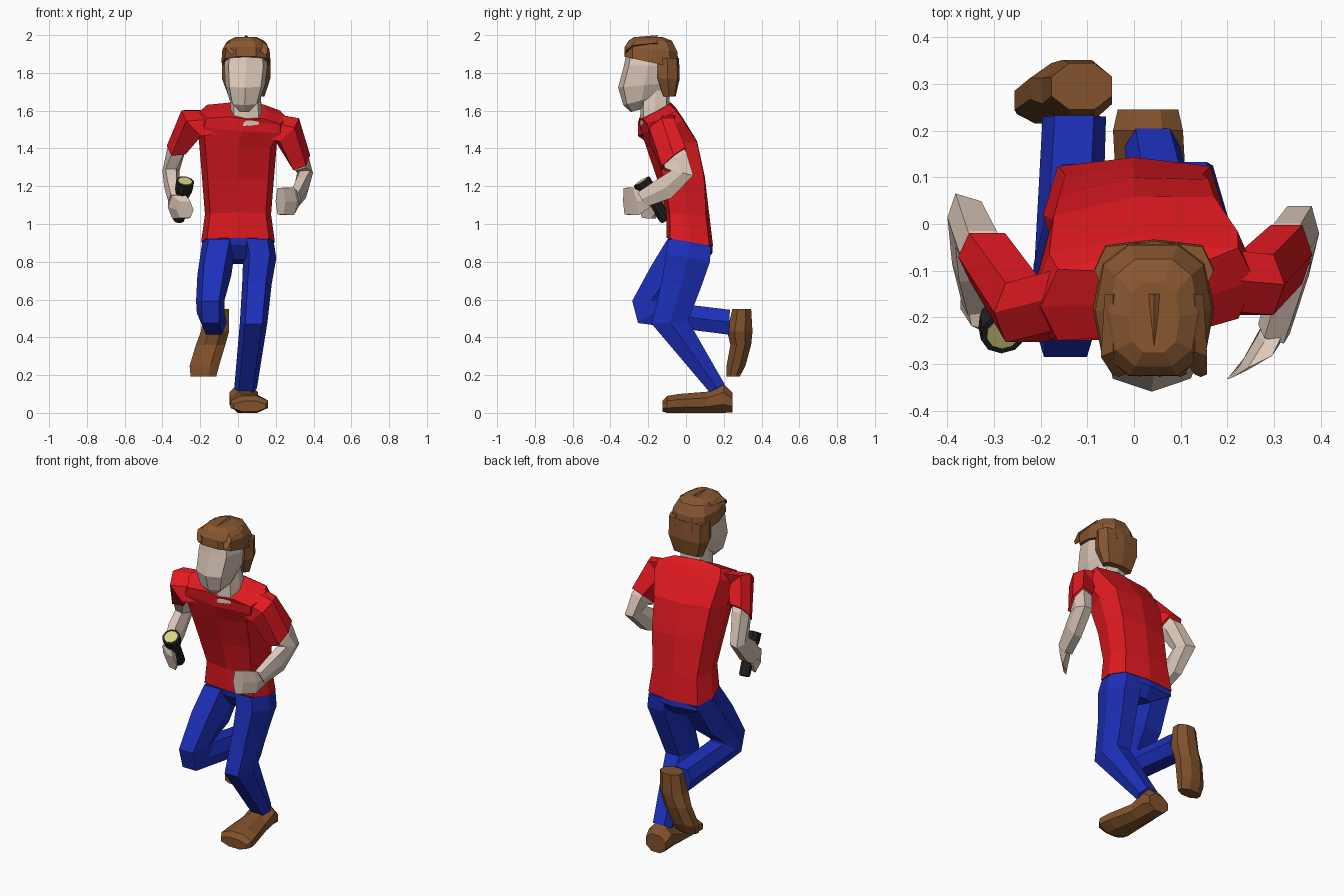
import bpy, bmesh
from math import sin, cos, pi, radians
from mathutils import Vector


def material(name, rgb):
    m = bpy.data.materials.new(name)
    m.diffuse_color = (*rgb, 1)
    return m


RED = material("red cloth", (0.75, 0.01, 0.015))
BLUE = material("blue cloth", (0.012, 0.03, 0.5))
SKIN = material("skin", (0.72, 0.58, 0.49))
BROWN = material("brown leather", (0.22, 0.085, 0.025))
HAIR = material("brown hair", (0.25, 0.095, 0.03))
BLACK = material("black casing", (0.015, 0.015, 0.015))
LENS = material("yellow lens", (0.7, 0.65, 0.22))


def skin_rings(name, rings, mat):
    """Join lists of points into a closed, flat-faced tube."""
    bm = bmesh.new()
    loops = [[bm.verts.new(p) for p in r] for r in rings]
    n = len(loops[0])
    for a, b in zip(loops, loops[1:]):
        for i in range(n):
            j = (i + 1) % n
            bm.faces.new((a[i], a[j], b[j], b[i]))
    bm.faces.new(loops[0])
    bm.faces.new(loops[-1])
    bmesh.ops.recalc_face_normals(bm, faces=bm.faces)
    me = bpy.data.meshes.new(name)
    bm.to_mesh(me)
    bm.free()
    me.materials.append(mat)
    ob = bpy.data.objects.new(name, me)
    bpy.context.collection.objects.link(ob)
    return ob


def loft(name, specs, mat, n=6, p=0.7, off=0.0):
    """Each spec: x, y, z, half width, half depth, pitch, [yaw slope, roll slope]."""
    def pw(v):
        return (1 if v > 0 else -1) * abs(v) ** p if abs(v) > 1e-6 else 0
    angs = [2 * pi * (i + off) / n for i in range(n)]
    mx = max(pw(cos(a)) for a in angs)
    my = max(pw(sin(a)) for a in angs)
    rings = []
    for s in specs:
        x, y, z, rx, r, pitch, yaw, roll = (list(s) + [0, 0])[:8]
        X, U = Vector((1, yaw, roll)), Vector((0, cos(radians(pitch)), sin(radians(pitch))))
        rings.append([Vector((x, y, z)) + X * rx * pw(cos(a)) / mx + U * r * pw(sin(a)) / my
                      for a in angs])
    return skin_rings(name, rings, mat)


def lathe(name, start, end, profile, mat, n=10):
    """Round part along an axis; profile is (distance fraction, radius)."""
    s, d = Vector(start), Vector(end) - Vector(start)
    q = d.to_track_quat('Z', 'Y')
    return skin_rings(name, [[s + d * t + q @ Vector((r * cos(2 * pi * i / n), r * sin(2 * pi * i / n), 0))
                              for i in range(n)] for t, r in profile], mat)


# Shirt body and sleeves
loft("shirt", [
    (0.0, 0.02, 0.905, 0.195, 0.125, -10),
    (0.0, 0.01, 1.05, 0.175, 0.115, -5),
    (0.0, -0.025, 1.24, 0.19, 0.125, 5, 0.1),
    (0.0, -0.075, 1.42, 0.205, 0.135, 8, 0.12),
    (0.02, -0.13, 1.53, 0.24, 0.115, 20, 0.12, -0.08),
    (0.03, -0.15, 1.58, 0.23, 0.1, 25, 0.12, -0.08),
    (0.043, -0.165, 1.6, 0.11, 0.095, 28, 0.08, -0.05)], RED, 8, 0.5)
loft("left_sleeve", [
    (0.15, -0.12, 1.52, 0.06, 0.07, 20, 0, 1),
    (0.26, -0.13, 1.50, 0.063, 0.07, 22, 0, 0.95),
    (0.327, -0.065, 1.345, 0.055, 0.08, 38, 0, 0.35)], RED)
loft("right_sleeve", [
    (-0.12, -0.16, 1.54, 0.06, 0.07, 20, 0, -1),
    (-0.235, -0.19, 1.535, 0.065, 0.07, 25, 0, -1),
    (-0.315, -0.07, 1.42, 0.062, 0.075, 47, 0, 0.1)], RED)

# Bare arms and hands
loft("left_arm", [
    (0.31, -0.08, 1.39, 0.045, 0.06, 38, 0, 0.35),
    (0.33, -0.055, 1.33, 0.047, 0.07, 35, 0, 0.3),
    (0.355, -0.02, 1.27, 0.042, 0.06, -12),
    (0.335, -0.11, 1.19, 0.04, 0.062, -58),
    (0.3, -0.225, 1.13, 0.034, 0.045, -56, -0.3)], SKIN)
loft("left_hand", [
    (0.3, -0.22, 1.13, 0.034, 0.045, -60, 0.5),
    (0.27, -0.28, 1.12, 0.042, 0.075, -78, 0.5),
    (0.225, -0.32, 1.12, 0.026, 0.07, -88, 0.5)], SKIN)
loft("right_arm", [
    (-0.3, -0.1, 1.45, 0.05, 0.055, 47),
    (-0.325, -0.06, 1.40, 0.05, 0.06, 42),
    (-0.355, 0.0, 1.28, 0.045, 0.058, -10, -0.3),
    (-0.35, -0.085, 1.19, 0.04, 0.06, -50),
    (-0.335, -0.17, 1.12, 0.034, 0.045, -55)], SKIN)
loft("right_hand", [
    (-0.335, -0.16, 1.125, 0.036, 0.045, -58, -0.4),
    (-0.312, -0.2, 1.09, 0.06, 0.068, -65, -0.3),
    (-0.28, -0.235, 1.075, 0.045, 0.045, -75, -0.3)], SKIN)

# Torch held in the right hand
tail, front = (-0.315, -0.105, 1.02), (-0.28, -0.235, 1.225)
lathe("torch_body", tail, front, [(0, 0.028), (0.05, 0.033), (0.62, 0.033), (0.8, 0.048), (1, 0.05)], BLACK)
lathe("torch_lens", tail, front, [(0.98, 0.037), (1.012, 0.037)], LENS)

# Trousers
loft("trouser_seat", [
    (0.0, 0.02, 0.915, 0.19, 0.12, -10),
    (0.0, 0.025, 0.87, 0.19, 0.118, -10),
    (0.0, 0.03, 0.80, 0.05, 0.07, -10)], BLUE, 8, 0.5)
loft("left_trouser_leg", [
    (0.1, 0.02, 0.9, 0.09, 0.115, -10),
    (0.115, 0.01, 0.82, 0.088, 0.118, -12),
    (0.1, -0.025, 0.68, 0.078, 0.105, -10),
    (0.083, -0.085, 0.48, 0.073, 0.097, 5),
    (0.04, 0.165, 0.13, 0.06, 0.045, 28)], BLUE)
loft("right_trouser_leg", [
    (-0.1, 0.015, 0.9, 0.09, 0.115, -10),
    (-0.125, -0.085, 0.73, 0.09, 0.11, -29),
    (-0.147, -0.187, 0.593, 0.075, 0.098, 0),
    (-0.145, -0.17, 0.53, 0.073, 0.1, 33),
    (-0.128, 0.23, 0.48, 0.068, 0.066, 88)], BLUE)

# Shoes: one flat on the ground, one lifted with the sole facing back
loft("left_shoe", [
    (0.03, 0.245, 0.055, 0.065, 0.052, 90),
    (0.03, 0.2, 0.077, 0.075, 0.077, 90),
    (0.035, 0.11, 0.056, 0.075, 0.056, 90),
    (0.055, -0.04, 0.05, 0.095, 0.05, 90),
    (0.06, -0.1, 0.045, 0.1, 0.045, 90),
    (0.06, -0.125, 0.035, 0.085, 0.028, 90)], BROWN, 8, 1, 0.5)
loft("right_shoe", [
    (-0.112, 0.295, 0.55, 0.065, 0.05, 0),
    (-0.122, 0.285, 0.43, 0.075, 0.067, 0),
    (-0.145, 0.29, 0.36, 0.078, 0.055, 0),
    (-0.178, 0.265, 0.25, 0.078, 0.05, 0),
    (-0.183, 0.25, 0.193, 0.068, 0.035, 0)], BROWN, 8, 1, 0.5)

# Neck and head
loft("neck", [
    (0.045, -0.165, 1.56, 0.085, 0.09, 28),
    (0.043, -0.165, 1.62, 0.083, 0.085, 25),
    (0.04, -0.16, 1.72, 0.075, 0.08, 10)], SKIN, 8, 0.7)
loft("head", [
    (0.033, -0.265, 1.6, 0.03, 0.028, 15),
    (0.035, -0.235, 1.655, 0.08, 0.1, 15),
    (0.038, -0.22, 1.735, 0.105, 0.14, 5),
    (0.042, -0.2, 1.84, 0.115, 0.128, 0),
    (0.042, -0.19, 1.94, 0.1, 0.12, 0)], SKIN, 8, 0.65)

# Hair: crown, back of the head and fringe tufts
loft("hair_crown", [
    (0.042, -0.182, 1.855, 0.13, 0.147, -12),
    (0.042, -0.185, 1.925, 0.125, 0.14, -5),
    (0.042, -0.19, 1.97, 0.095, 0.115, 0),
    (0.042, -0.2, 1.99, 0.055, 0.075, 0)], HAIR, 10, 0.75)
loft("hair_back", [
    (0.043, -0.1, 1.88, 0.128, 0.063, 0),
    (0.043, -0.097, 1.77, 0.128, 0.064, 0),
    (0.045, -0.09, 1.675, 0.095, 0.035, 0)], HAIR, 8, 0.6)
for i in range(5):
    x = -0.045 + i * 0.044
    lift = 0.025 * (1 - abs(i - 2) / 2)
    loft(f"fringe_tuft_{i + 1}", [
        (x + 0.012, -0.322, 1.905 + lift / 2, 0.014, 0.012, 60),
        (x, -0.285, 1.945 + lift, 0.026, 0.022, 60),
        (x, -0.15, 1.96 + lift, 0.018, 0.015, 90)], HAIR, 4, 1)
